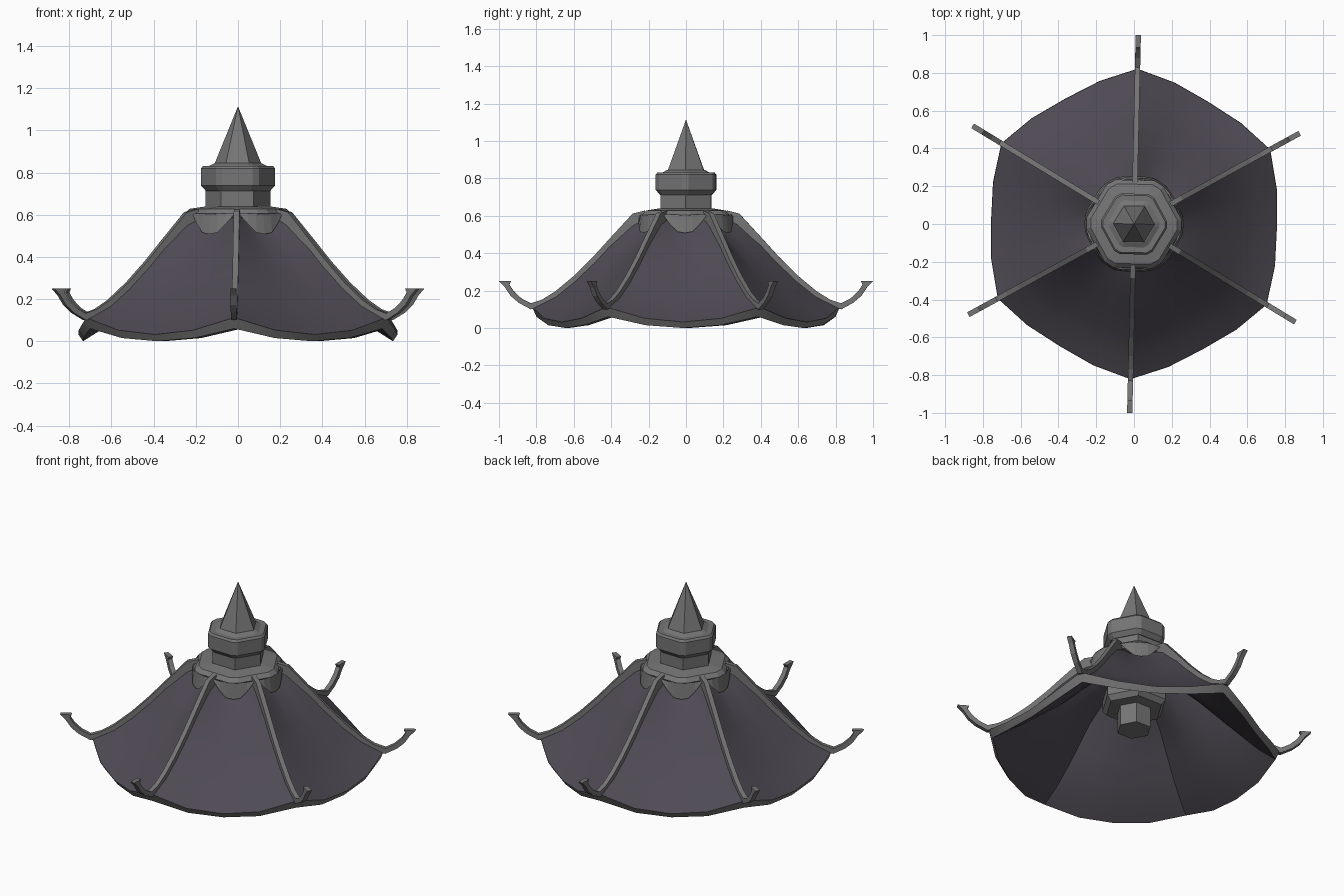
import bpy, bmesh, math
from mathutils import Vector

if "Cube" in bpy.data.objects:
    bpy.data.objects.remove(bpy.data.objects["Cube"])

TWIST = math.radians(-1.3)      # whole model is turned very slightly
SECT = math.radians(60)


def material(name, rgb):
    m = bpy.data.materials.new(name)
    m.diffuse_color = (*rgb, 1)
    m.use_nodes = True
    m.node_tree.nodes["Principled BSDF"].inputs["Base Color"].default_value = m.diffuse_color
    return m


GREY = material("stone grey", (0.178, 0.178, 0.178))
PURPLE = material("dusky purple", (0.078, 0.068, 0.088))


def finish(name, bm, mat, smooth=None, normals=True):
    bmesh.ops.remove_doubles(bm, verts=bm.verts, dist=0.0005)
    if normals:
        bmesh.ops.recalc_face_normals(bm, faces=bm.faces)
    me = bpy.data.meshes.new(name)
    bm.to_mesh(me)
    bm.free()
    ob = bpy.data.objects.new(name, me)
    bpy.context.collection.objects.link(ob)
    me.materials.append(mat)
    if smooth:
        bpy.ops.object.select_all(action='DESELECT')
        ob.select_set(True)
        bpy.context.view_layer.objects.active = ob
        bpy.ops.object.shade_smooth_by_angle(angle=math.radians(smooth))
    return ob


def polar(r, a, z):
    return Vector((r * math.cos(a), r * math.sin(a), z))


def skin(bm, rings, closed=True, caps=False):
    """Join rows of points with quads."""
    rows = [[bm.verts.new(p) for p in ring] for ring in rings]
    n = len(rows[0])
    for lo, hi in zip(rows, rows[1:]):
        for i in range(n if closed else n - 1):
            j = (i + 1) % n
            bm.faces.new((lo[i], lo[j], hi[j], hi[i]))
    if caps:
        bm.faces.new(rows[0][::-1])
        bm.faces.new(rows[-1])


def turned(name, profile, angles):
    bm = bmesh.new()
    skin(bm, [[polar(max(r, 0.001), a + TWIST, z) for a in angles] for r, z in profile], caps=True)
    return finish(name, bm, GREY)


def chamfered(deg):
    return [k * SECT + s * math.radians(deg) for k in range(6) for s in (-1, 1)]


HEX = [k * SECT for k in range(6)]

# finial and its base
turned("spire", [(.11, .82), (.11, .845), (0, 1.112)], HEX)
turned("finial_neck", [(.155, .62), (.155, .72)], HEX)
turned("finial_drum", [(.152, .712), (.176, .738), (.176, .82), (.166, .832), (.135, .832), (.11, .845)],
       chamfered(5.5))
turned("finial_base", [(.24, .585), (.254, .605), (.23, .628), (.15, .64)], chamfered(6.4))

# hanging boss under the roof
turned("hanging_boss", [(.098, .18), (.098, .305), (.165, .31), (.19, .34), (.19, .40),
                        (.15, .43), (.14, .5)], HEX)

# scalloped skirt below the finial base
bm = bmesh.new()
half = [(-30, .60), (-26, .595), (-18, .555), (-9, .515)]
lobe = half + [(0, .508)] + [(-d, z) for d, z in half[:0:-1]]
top, low = [], []
for k in range(6):
    for d, z in lobe:
        a = k * SECT + math.radians(d) + TWIST
        r = min(.242 / math.cos(math.radians(30 - abs(d))), .252)
        top.append(polar(r, a, .606))
        low.append(polar(r + .01, a, z))
inner = [Vector((p.x * .93, p.y * .93, p.z + .01)) for p in low]
skin(bm, [top, low, inner])
finish("scalloped_skirt", bm, GREY)

# roof: lines at the ridge and at the middle of each panel (radius, height)
RIDGE = [(.2, .60), (.28, .565), (.4, .455), (.5, .347), (.6, .25), (.7, .17), (.82, .11)]
MIDDLE = [(.18, .56), (.26, .48), (.37, .37), (.46, .278), (.56, .18), (.65, .10), (.755, .03)]
# underside, which runs out to the lower edge of the rim
RIDGE_IN = [(.1, .56), (.24, .50), (.4, .395), (.5, .295), (.6, .20), (.7, .12), (.80, .06)]
MIDDLE_IN = [(.1, .54), (.22, .44), (.35, .325), (.44, .235), (.54, .14), (.64, .06), (.735, 0)]
STEPS = 4


def panel_row(ridge, mid, k):
    """Points across one panel, bulging outward and sagging at the middle."""
    (rr, zr), (rm, zm) = ridge, mid
    ap, out = rr * math.cos(SECT / 2), []
    for i in range(STEPS + 1):
        u = 2 * i / STEPS - 1
        x = ap + (rm - ap) * (1 - abs(u) ** 3)
        y = u * rr * .5
        z = zr + (zm - zr) * (1 - u * u)
        out.append(polar(math.hypot(x, y), math.atan2(y, x) + k * SECT + TWIST, z))
    return out


for name, ridge, mid, up in (("roof_panels", RIDGE, MIDDLE, 1), ("roof_underside", RIDGE_IN, MIDDLE_IN, -1)):
    bm = bmesh.new()
    for k in range(6):
        skin(bm, [panel_row(a, b, k) for a, b in zip(ridge, mid)], closed=False)
    bm.normal_update()
    bmesh.ops.reverse_faces(bm, faces=[f for f in bm.faces if f.normal.z * up < 0])
    finish(name, bm, PURPLE, smooth=35, normals=False)

# rim band around the roof edge
bm = bmesh.new()
for k in range(6):
    skin(bm, [panel_row(RIDGE_IN[-1], MIDDLE_IN[-1], k),
              panel_row((.822, .112), (.757, .032), k)], closed=False)
finish("roof_rim", bm, GREY, smooth=30)

# ridge ribs ending in upturned hooks: (upper, lower) outline pairs
RIB = [((.22, .628), (.22, .56)), ((.285, .612), (.275, .55)), ((.40, .487), (.38, .45)),
       ((.50, .377), (.48, .34)), ((.60, .278), (.58, .243)), ((.70, .195), (.685, .158)),
       ((.77, .152), (.76, .11)), ((.83, .132), (.83, .10)), ((.88, .158), (.895, .135)),
       ((.92, .195), (.938, .172)), ((.945, .232), (.968, .217)), ((.935, .25), (1.0, .25))]
W = .014
for k in range(6):
    a = SECT / 2 + k * SECT + TWIST
    side = Vector((-math.sin(a), math.cos(a), 0)) * W
    bm = bmesh.new()
    skin(bm, [[polar(u[0], a, u[1]) - side, polar(u[0], a, u[1]) + side,
               polar(l[0], a, l[1]) + side, polar(l[0], a, l[1]) - side] for u, l in RIB], caps=True)
    finish(f"ridge_rib_{k + 1}", bm, GREY)
